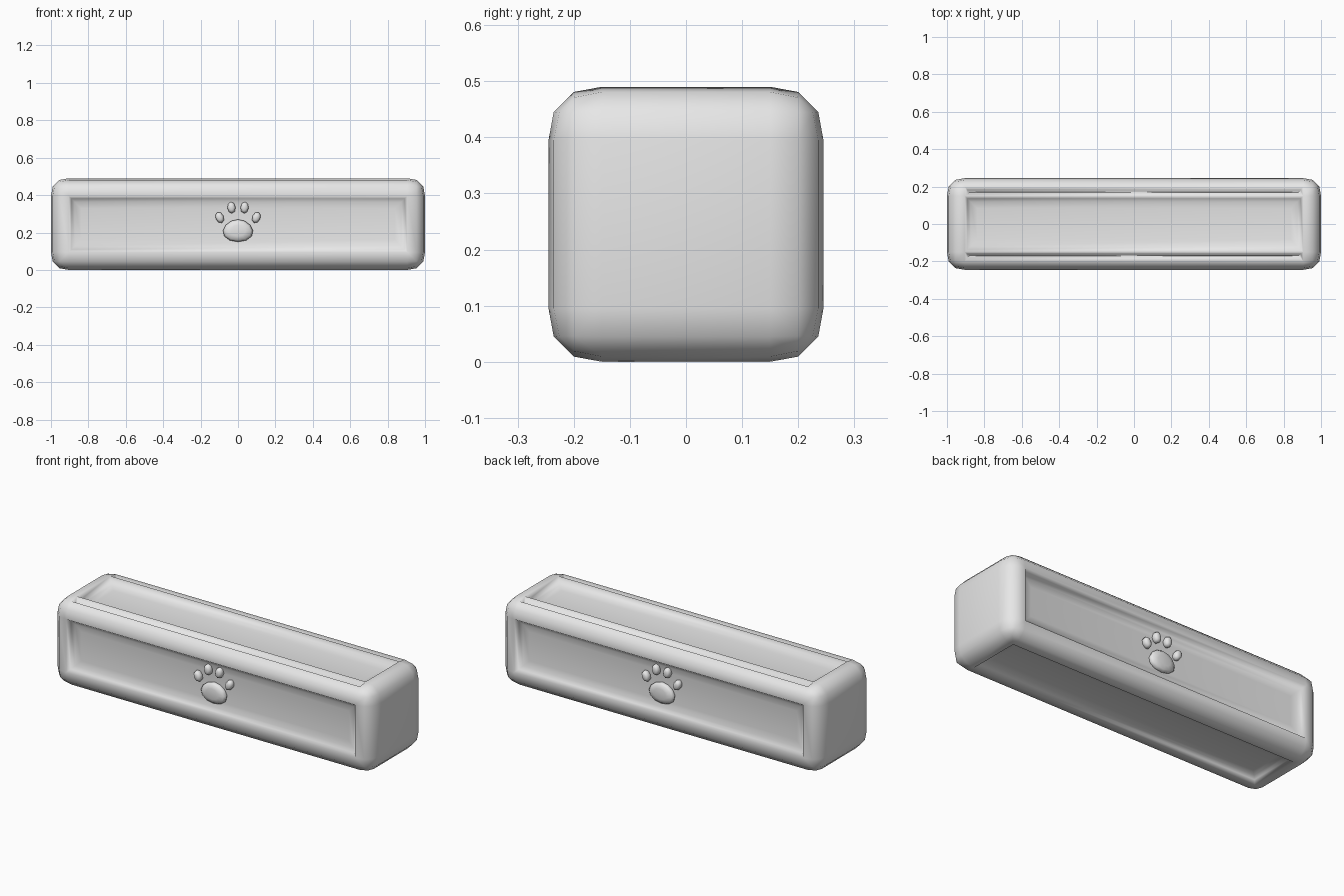
import bpy, bmesh, math
from mathutils import Vector, Matrix

old = bpy.data.objects.get("Cube")
if old:
    bpy.data.objects.remove(old, do_unlink=True)

# Single light grey material
grey = bpy.data.materials.new("light_grey")
grey.use_nodes = True
GREY = (0.8, 0.8, 0.8, 1)
grey.diffuse_color = GREY
grey.node_tree.nodes["Principled BSDF"].inputs["Base Color"].default_value = GREY

HALF = Vector((1.0, 0.245, 0.245))
CENTRE_Z = 0.245


def finish(bm, name):
    bmesh.ops.recalc_face_normals(bm, faces=bm.faces)
    for f in bm.faces:
        f.smooth = True
    mesh = bpy.data.meshes.new(name)
    bm.to_mesh(mesh)
    bm.free()
    mesh.materials.append(grey)
    obj = bpy.data.objects.new(name, mesh)
    bpy.context.collection.objects.link(obj)
    return obj


# Rounded bar with a soft recessed panel on all six sides
bm = bmesh.new()
bmesh.ops.create_cube(bm, size=2)
bmesh.ops.scale(bm, vec=HALF, verts=bm.verts)
bmesh.ops.translate(bm, vec=(0, 0, CENTRE_Z), verts=bm.verts)
bmesh.ops.bevel(bm, geom=bm.edges[:], offset=0.095, segments=3,
                profile=0.56, affect='EDGES')
panels = sorted(bm.faces, key=lambda f: f.calc_area())[-6:]
for thickness, depth in ((0.014, -0.022), (0.018, -0.012), (0.035, -0.006)):
    for panel in panels:
        bmesh.ops.inset_region(bm, faces=[panel], thickness=thickness,
                               depth=depth, use_even_offset=True)
finish(bm, "bar_body")


# Domed pad on the front (side -1) or back (side 1)
def pad(name, side, x, z, rx, rz, tilt=0, taper=0, height=0.03, count=12):
    bm = bmesh.new()
    rings = []
    for scale, lift in ((0.9, -0.01), (1, 0.4 * height),
                        (0.85, 0.8 * height), (0.5, height)):
        ring = []
        for i in range(count):
            a = 2 * math.pi * i / count
            u = rx * scale * math.cos(a) * (1 - taper * math.sin(a))
            w = rz * scale * math.sin(a)
            p = Matrix.Rotation(tilt, 2) @ Vector((u, w))
            ring.append(bm.verts.new((x + p.x, side * (0.205 + lift), z + p.y)))
        rings.append(ring)
    for low, high in zip(rings, rings[1:]):
        for i in range(count):
            j = (i + 1) % count
            bm.faces.new((low[i], low[j], high[j], high[i]))
    bm.faces.new(rings[0])
    bm.faces.new(rings[-1])
    finish(bm, name)


for side, label in ((-1, "front"), (1, "back")):
    pad(label + "_paw_palm", side, 0, 0.21, 0.08, 0.06, taper=0.12)
    for s, hand in ((-1, "right"), (1, "left")):
        pad(f"{label}_inner_toe_{hand}", side, s * 0.035, 0.333,
            0.022, 0.031, tilt=-s * 0.1, count=8)
        pad(f"{label}_outer_toe_{hand}", side, s * 0.098, 0.28,
            0.022, 0.031, tilt=-s * 0.4, count=8)
